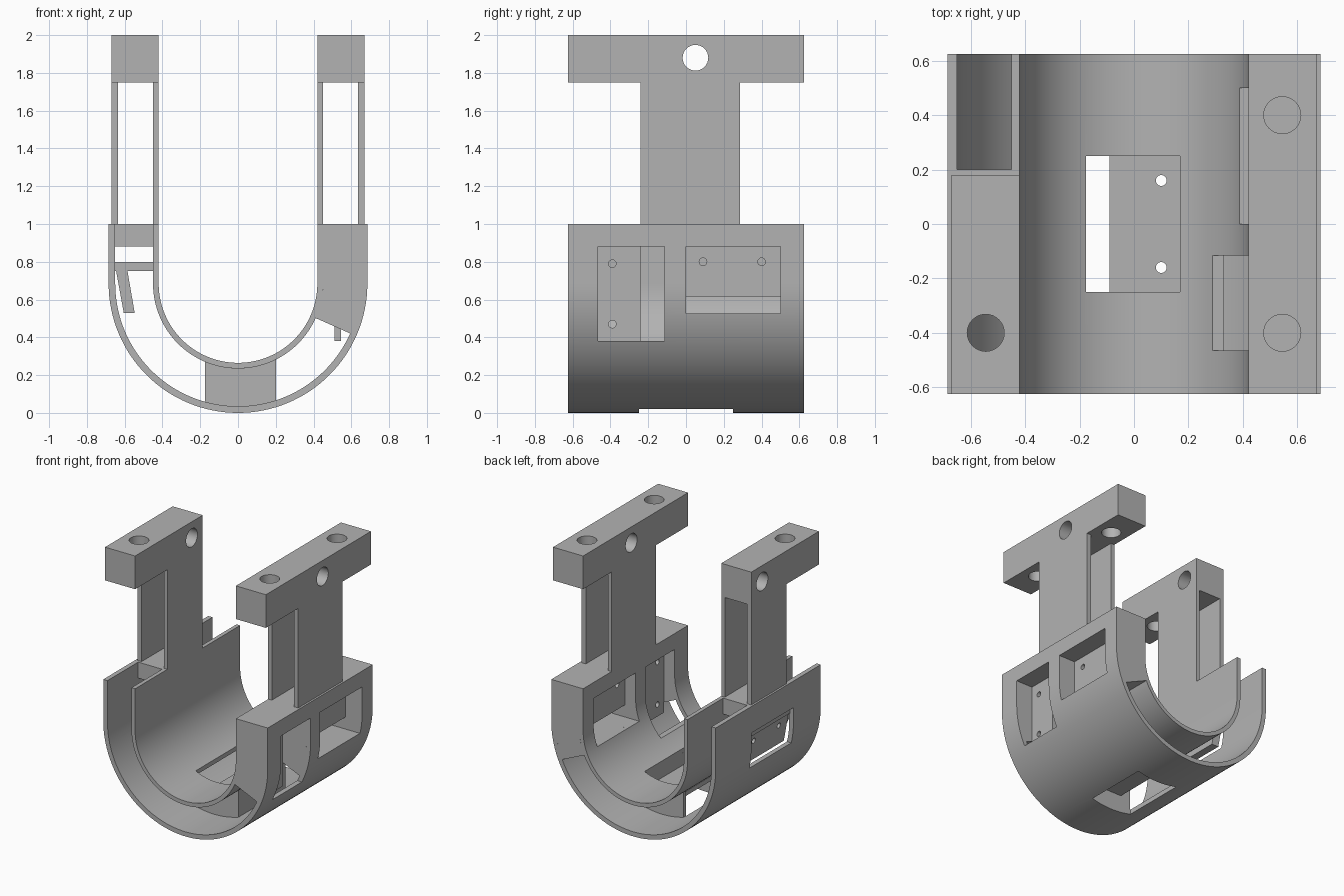
import bpy, bmesh
from math import sin, cos, radians, pi
from mathutils import Matrix, Vector

if "Cube" in bpy.data.objects:
    bpy.data.objects.remove(bpy.data.objects["Cube"], do_unlink=True)

grey = bpy.data.materials.new("plain_grey")
grey.use_nodes = True
colour = (0.45, 0.45, 0.45, 1)
grey.diffuse_color = colour
grey.node_tree.nodes["Principled BSDF"].inputs["Base Color"].default_value = colour

AXIS_Z = 0.685              # height of the cradle axis
HALF = 0.625                # half length of the cradle
parts = []


def finish(bm, name):
    bmesh.ops.recalc_face_normals(bm, faces=bm.faces)
    mesh = bpy.data.meshes.new(name)
    bm.to_mesh(mesh)
    bm.free()
    mesh.materials.append(grey)
    ob = bpy.data.objects.new(name, mesh)
    bpy.context.collection.objects.link(ob)
    parts.append(ob)
    return ob


def prism(name, pts, y0=-HALF, y1=HALF):
    """Extrude an x-z outline along y."""
    bm = bmesh.new()
    face = bm.faces.new([bm.verts.new((x, y0, z)) for x, z in pts])
    new = bmesh.ops.extrude_face_region(bm, geom=[face])["geom"]
    verts = [v for v in new if isinstance(v, bmesh.types.BMVert)]
    bmesh.ops.translate(bm, verts=verts, vec=(0, y1 - y0, 0))
    return finish(bm, name)


def box(name, x, y, z):
    return prism(name, [(x[0], z[0]), (x[1], z[0]), (x[1], z[1]), (x[0], z[1])], *y)


def rod(centre, radius, length, axis):
    """Round cutter along one axis."""
    bm = bmesh.new()
    turn = Vector((0, 0, 1)).rotation_difference(Vector(axis)).to_matrix().to_4x4()
    bmesh.ops.create_cone(bm, cap_ends=True, segments=32, radius1=radius, radius2=radius,
                          depth=length, matrix=Matrix.Translation(centre) @ turn)
    return finish(bm, "cutter")


def boolean(ob, cutter, operation="DIFFERENCE"):
    mod = ob.modifiers.new("cut", "BOOLEAN")
    mod.object, mod.operation, mod.solver = cutter, operation, "EXACT"
    bpy.context.view_layer.objects.active = ob
    bpy.ops.object.modifier_apply(modifier=mod.name)


def discard(cutter):
    parts.remove(cutter)
    bpy.data.objects.remove(cutter, do_unlink=True)


def cut(targets, cutter):
    for ob in targets:
        boolean(ob, cutter)
    discard(cutter)


def arc(r, a0, a1, n=64):
    angles = [radians(a0 + (a1 - a0) * i / n) for i in range(n + 1)]
    return [(r * cos(a), AXIS_Z + r * sin(a)) for a in angles]


def u_shell(name, outer, inner):
    return prism(name, [(-outer, 1)] + arc(outer, -180, 0) + [(outer, 1), (inner, 1)]
                 + arc(inner, 0, -180) + [(-inner, 1)])


# Two nested U shells, and the solid filling on the left
outer_shell = u_shell("outer_shell", 0.685, 0.65)
inner_shell = u_shell("inner_shell", 0.45, 0.42)
side_fill = prism("side_fill", [(0.45, 1), (0.65, 1)] + arc(0.65, 0, -24, 10)
                  + arc(0.45, -24, 0, 10))

# Frame round the bottom window, between the shells
bottom_frame = prism("bottom_frame", arc(0.65, -130, -50, 32) + arc(0.45, -50, -130, 32),
                     -0.28, 0.28)
limit = box("cutter", (-0.175, 0.2), (-0.4, 0.4), (-0.1, 0.5))
boolean(bottom_frame, limit, "INTERSECT")
discard(limit)
cut([outer_shell, inner_shell, bottom_frame],
    box("cutter", (-0.177, 0.17), (-0.25, 0.25), (-0.1, 0.5)))

# Side windows
shells = [outer_shell, inner_shell, side_fill]
cut(shells, box("cutter", (0.2, 0.8), (-0.465, -0.115), (0.38, 0.88)))
cut(shells, box("cutter", (0.2, 0.8), (0, 0.5), (0.525, 0.88)))
cut([outer_shell], box("cutter", (-0.8, -0.5), (-0.3, 0.2), (0.53, 0.8)))

# Mounting plates with screw holes
plate = box("bottom_plate", (-0.09, 0.17), (-0.25, 0.25), (0.14, 0.175))
for y in (-0.16, 0.16):
    cut([plate], rod((0.1, y, 0.16), 0.02, 0.3, (0, 0, 1)))

plate = box("front_window_plate", (0.51, 0.545), (-0.465, -0.24), (0.38, 0.88))
for z in (0.47, 0.79):
    cut([plate], rod((0.53, -0.39, z), 0.02, 0.3, (1, 0, 0)))

plate = box("rear_window_plate", (0.51, 0.545), (0, 0.5), (0.615, 0.88))
for y in (0.09, 0.4):
    cut([plate], rod((0.53, y, 0.8), 0.02, 0.3, (1, 0, 0)))

plate = prism("slanted_plate", [(-0.645, 0.75), (-0.585, 0.75), (-0.547, 0.53),
                                (-0.605, 0.53)], -0.3, 0.2)
for y in (-0.2, 0.1):
    cut([plate], rod((-0.61, y, 0.69), 0.02, 0.3, (1, 0, 0)))
box("plate_shelf", (-0.655, -0.45), (-0.3, 0.2), (0.75, 0.8))

# Bridge between the shells under the right column
box("column_base", (-0.65, -0.45), (-0.26, 0.2), (0.88, 1))

# Hollow columns, each with a drilled crossbar
for side, label, back, bar_back, holes in ((1, "left", 0.285, HALF, (-0.4, 0.4)),
                                           (-1, "right", 0.18, 0.18, (-0.4,))):
    for wall, x in (("inner", (0.42, 0.45)), ("outer", (0.635, 0.67))):
        box(f"{label}_column_{wall}_wall", sorted(side * v for v in x), (-0.24, back), (1, 1.75))
    bar = box(f"{label}_crossbar", sorted((side * 0.42, side * 0.67)),
              (-HALF, bar_back), (1.75, 2))
    for y in holes:
        cut([bar], rod((side * 0.545, y, 1.87), 0.068, 0.6, (0, 0, 1)))
    cut([bar], rod((side * 0.545, 0.05, 1.88), 0.068, 0.6, (1, 0, 0)))

# Smooth the curves, keep the edges sharp
bpy.ops.object.select_all(action="DESELECT")
for ob in parts:
    ob.select_set(True)
bpy.context.view_layer.objects.active = parts[0]
bpy.ops.object.shade_smooth_by_angle(angle=pi / 6)
